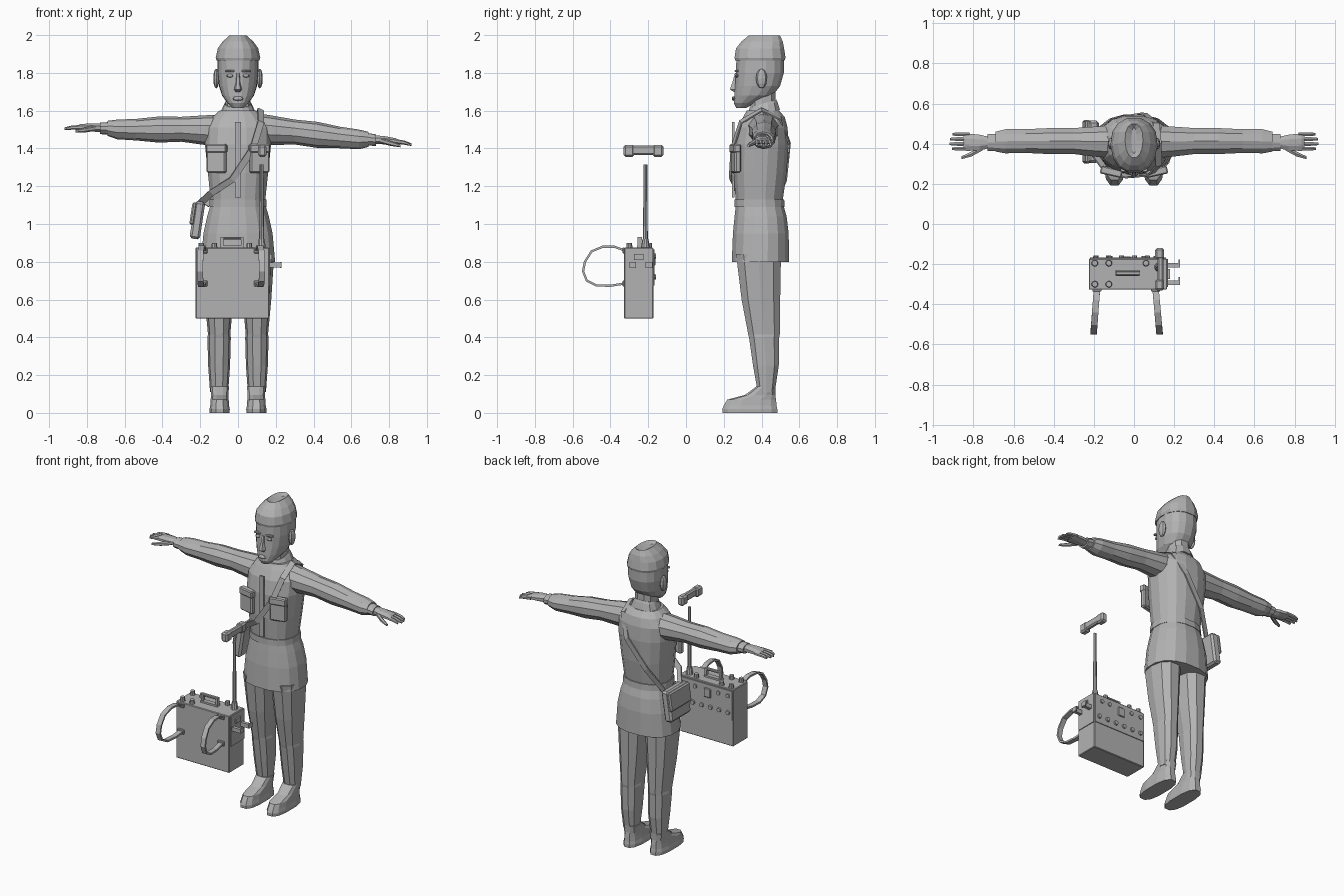
import bpy, bmesh, math
from mathutils import Vector, Matrix

old = bpy.data.objects.get("Cube")
if old:
    bpy.data.objects.remove(old, do_unlink=True)

grey = bpy.data.materials.new("plain_grey")
grey.use_nodes = True
grey.diffuse_color = (0.45, 0.45, 0.45, 1)
grey.node_tree.nodes["Principled BSDF"].inputs["Base Color"].default_value = grey.diffuse_color


def finish(name, bm):
    bmesh.ops.recalc_face_normals(bm, faces=bm.faces)
    mesh = bpy.data.meshes.new(name)
    bm.to_mesh(mesh)
    bm.free()
    mesh.materials.append(grey)
    obj = bpy.data.objects.new(name, mesh)
    bpy.context.collection.objects.link(obj)
    return obj


def bridge(name, loops):
    """Skin a list of point loops and cap both ends."""
    bm = bmesh.new()
    rows = [[bm.verts.new(p) for p in loop] for loop in loops]
    n = len(rows[0])
    for low, high in zip(rows, rows[1:]):
        for i in range(n):
            j = (i + 1) % n
            bm.faces.new((low[i], low[j], high[j], high[i]))
    bm.faces.new(rows[0])
    bm.faces.new(rows[-1])
    return finish(name, bm)


def upright(name, rings, n=14, x=0, power=0.85, taper=0, tilt=0):
    """Loft rings of (height, front, back, half width)."""
    loops = []
    for z, front, back, half in rings:
        loop = []
        for i in range(n):
            a = math.tau * (i + 0.5) / n
            s, c = math.sin(a), math.cos(a)
            s = math.copysign(abs(s) ** power, s)
            c = math.copysign(abs(c) ** power, c)
            y = (front + back) / 2 - c * (back - front) / 2
            loop.append((x + s * half * (1 - taper * max(c, 0)), y, z + tilt * (y - 0.4)))
        loops.append(loop)
    return bridge(name, loops)


def limb(name, rings, side, slope, n=10):
    """Loft rings of (reach, y, z, half depth, half height) outwards."""
    loops = []
    for x, y, z, ry, rz in rings:
        angles = [math.tau * (i + 0.5) / n for i in range(n)]
        loops.append([(side * x, y + ry * math.cos(a), z + slope * (x - 0.17) + rz * math.sin(a))
                      for a in angles])
    return bridge(name, loops)


def box(name, centre, size, bevel=0, turn=None):
    bm = bmesh.new()
    bmesh.ops.create_cube(bm, size=1)
    bmesh.ops.scale(bm, vec=size, verts=bm.verts)
    if bevel:
        bmesh.ops.bevel(bm, geom=bm.edges[:], offset=bevel, segments=1, affect='EDGES')
    if turn:
        bmesh.ops.transform(bm, matrix=turn, verts=bm.verts)
    bmesh.ops.translate(bm, vec=centre, verts=bm.verts)
    return finish(name, bm)


def ball(name, centre, size):
    bm = bmesh.new()
    bmesh.ops.create_uvsphere(bm, u_segments=8, v_segments=6, radius=1)
    bmesh.ops.scale(bm, vec=size, verts=bm.verts)
    bmesh.ops.translate(bm, vec=centre, verts=bm.verts)
    return finish(name, bm)


def rod(name, start, end, r1, r2=None, n=10):
    start, end = Vector(start), Vector(end)
    way = end - start
    bm = bmesh.new()
    bmesh.ops.create_cone(bm, cap_ends=True, segments=n, radius1=r1,
                          radius2=r1 if r2 is None else r2, depth=way.length)
    turn = way.to_track_quat('Z', 'Y').to_matrix().to_4x4()
    bmesh.ops.transform(bm, matrix=Matrix.Translation((start + end) / 2) @ turn, verts=bm.verts)
    return finish(name, bm)


def ribbon(name, path, width, thick, across):
    """Flat strap; across(point, tangent) gives its width direction."""
    pts = [Vector(p) for p in path]
    loops = []
    for i, p in enumerate(pts):
        way = (pts[min(i + 1, len(pts) - 1)] - pts[max(i - 1, 0)]).normalized()
        side = Vector(across(p, way)).normalized()
        up = side.cross(way).normalized() * thick / 2
        side = side * width / 2
        loops.append([p + side + up, p - side + up, p - side - up, p + side - up])
    return bridge(name, loops)


# Head, cap and face
upright("neck", [(1.56, .335, .48, .07), (1.71, .345, .475, .065)], 10)
upright("head", [(1.615, .265, .32, .03), (1.64, .252, .37, .056), (1.68, .254, .46, .086),
                 (1.73, .258, .5, .102), (1.8, .262, .52, .111), (1.88, .265, .52, .11)],
        16, taper=.12)
upright("cap", [(1.865, .258, .525, .113), (1.88, .254, .53, .118), (1.93, .262, .522, .107),
                (1.965, .29, .515, .082), (1.998, .33, .5, .045), (1.98, .35, .48, .012)],
        14, taper=.1)
upright("nose", [(1.7, .25, .29, .018), (1.712, .229, .29, .021), (1.75, .243, .29, .013),
                 (1.8, .258, .29, .011)], 6)
ball("lips", (0, .254, 1.664), (.03, .012, .012))
for side, word in ((1, "left"), (-1, "right")):
    ball(word + "_ear", (side * .115, .4, 1.77), (.016, .03, .052))
    ball(word + "_eye", (side * .042, .269, 1.785), (.02, .01, .009))
    box(word + "_brow", (side * .043, .268, 1.81), (.05, .02, .012), .004)

# Jacket, collar, belt and skirt
upright("jacket", [(1.11, .262, .512, .145), (1.27, .25, .535, .162), (1.42, .253, .545, .178),
                   (1.51, .272, .54, .175), (1.565, .3, .525, .14), (1.6, .32, .495, .1)], 16)
upright("collar", [(1.575, .31, .5, .098), (1.62, .33, .487, .078), (1.635, .335, .48, .07)],
        12, tilt=.3)
upright("belt", [(1.09, .254, .524, .154), (1.13, .254, .522, .152)], 16)
upright("skirt", [(.8, .24, .548, .2), (.95, .246, .546, .186), (1.04, .255, .535, .166),
                  (1.1, .262, .518, .148)], 16)
box("jacket_placket", (0, .25, 1.34), (.03, .012, .4))

for side, word in ((1, "left"), (-1, "right")):
    # Chest pocket with flap
    turn = Matrix.Rotation(side * .22, 4, 'Z')
    box(word + "_pocket", (side * .113, .264, 1.34), (.105, .035, .14), .008, turn)
    box(word + "_pocket_flap", (side * .113, .26, 1.4), (.11, .04, .045), .006, turn)

    # Sleeve, cuff and hand
    slope = -.1 if side > 0 else .012
    limb(word + "_sleeve", [(.1, .41, 1.495, .085, .085), (.18, .41, 1.497, .08, .078),
                            (.3, .413, 1.5, .068, .066), (.42, .413, 1.497, .068, .069),
                            (.54, .413, 1.495, .062, .057), (.64, .412, 1.495, .063, .052),
                            (.69, .41, 1.5, .052, .04)], side, slope)
    limb(word + "_cuff", [(.68, .406, 1.5, .045, .033), (.73, .406, 1.5, .044, .031)], side, slope)
    limb(word + "_hand", [(.72, .406, 1.502, .03, .024), (.77, .405, 1.504, .043, .024),
                          (.835, .408, 1.505, .047, .017), (.85, .41, 1.504, .044, .01)],
         side, slope, 8)
    for i in range(4):
        y, tip = .375 + i * .024, .925 - abs(i - 1.4) * .013
        limb(word + "_finger", [(.82, y, 1.505, .011, .012), (.88, y, 1.502, .011, .011),
                                (tip, y, 1.495, .007, .007)], side, slope, 6)
    limb(word + "_thumb", [(.755, .38, 1.5, .016, .015), (.81, .348, 1.49, .014, .013),
                           (.86, .33, 1.483, .008, .008)], side, slope, 6)

    # Trouser leg and boot
    upright(word + "_trouser", [(.11, .378, .472, .048), (.25, .352, .494, .058),
                                (.4, .33, .497, .062), (.415, .326, .5, .059),
                                (.6, .29, .503, .076), (.84, .26, .508, .092)],
            10, x=side * .1)
    upright(word + "_boot", [(0, .19, .487, .054), (.02, .188, .487, .055), (.04, .197, .483, .051),
                             (.07, .215, .48, .049), (.095, .31, .475, .047),
                             (.14, .372, .476, .051)], 12, x=side * .097, power=.75)

# Shoulder bag and its strap
lean = Matrix.Rotation(.15, 4, 'Y')
box("bag", (-.215, .41, 1.02), (.055, .21, .2), .012, lean)
box("bag_flap", (-.237, .41, 1.055), (.025, .215, .12), .008, lean)
ribbon("bag_strap", [(-.2, .35, 1.11), (-.14, .268, 1.165), (-.03, .236, 1.235), (.08, .245, 1.4),
                     (.122, .29, 1.54), (.12, .4, 1.605), (.11, .5, 1.56), (.05, .55, 1.42),
                     (-.08, .53, 1.24), (-.17, .47, 1.1)], .035, .008,
       lambda p, way: way.cross(p - Vector((0, .4, 1.35))))

# Radio case with raised panels
box("radio_case", (-.03, -.25, .687), (.39, .154, .375), .004)
box("radio_control_panel", (-.03, -.172, .77), (.38, .008, .19))
box("radio_end_panel", (.166, -.245, .772), (.008, .14, .2))
box("radio_meter", (-.04, -.168, .81), (.05, .014, .06), .004)
for i in range(6):
    x = -.19 + i * .064
    rod("panel_knob", (x, -.175, .72), (x, -.158, .72), .016, .013)
for x in (-.19, -.12, .05, .11):
    rod("panel_socket", (x, -.175, .83), (x, -.16, .83), .013)
for x, y in ((-.195, -.195), (-.125, -.195), (-.195, -.3), (-.125, -.3), (.06, -.195)):
    rod("top_knob", (x, y, .87), (x, y, .9), .017, .014)

# Carry handle
for x in (-.085, .022):
    box("handle_post", (x, -.245, .9), (.014, .022, .06))
box("handle_grip", (-.032, -.245, .925), (.12, .022, .014), .004)
box("handle_base", (-.032, -.245, .88), (.12, .03, .012))

# Handset hooks on the case end
for y in (-.292, -.205):
    box("hook_arm", (.197, y, .783), (.065, .022, .026))
    box("hook_tip", (.226, y + .012, .783), (.008, .03, .03))
box("end_catch", (.173, -.25, .825), (.012, .05, .03))

# Aerial and floating handset
rod("aerial_base", (.125, -.215, .87), (.125, -.215, .92), .024, .016)
rod("aerial_lower", (.125, -.215, .91), (.125, -.215, 1.12), .013, .011, 8)
rod("aerial_upper", (.125, -.215, 1.11), (.125, -.215, 1.315), .01, .01, 8)
box("handset_grip", (.132, -.225, 1.39), (.03, .17, .05), .008)
for y in (-.302, -.148):
    box("handset_end", (.128, y, 1.387), (.045, .058, .062), .01)

# Carrying straps
for x, drift in ((-.185, -.015), (.108, .018)):
    loop = [(-.325, .86), (-.38, .88), (-.44, .88), (-.5, .855), (-.535, .8), (-.545, .75),
            (-.525, .7), (-.475, .675), (-.4, .673), (-.325, .685)]
    ribbon("carry_strap", [(x - drift * (y + .33) / .2, y, z) for y, z in loop], .032, .012,
           lambda p, way: (1, 0, 0))
    for z in (.86, .685):
        box("strap_anchor", (x, -.33, z), (.045, .014, .03), .003)
